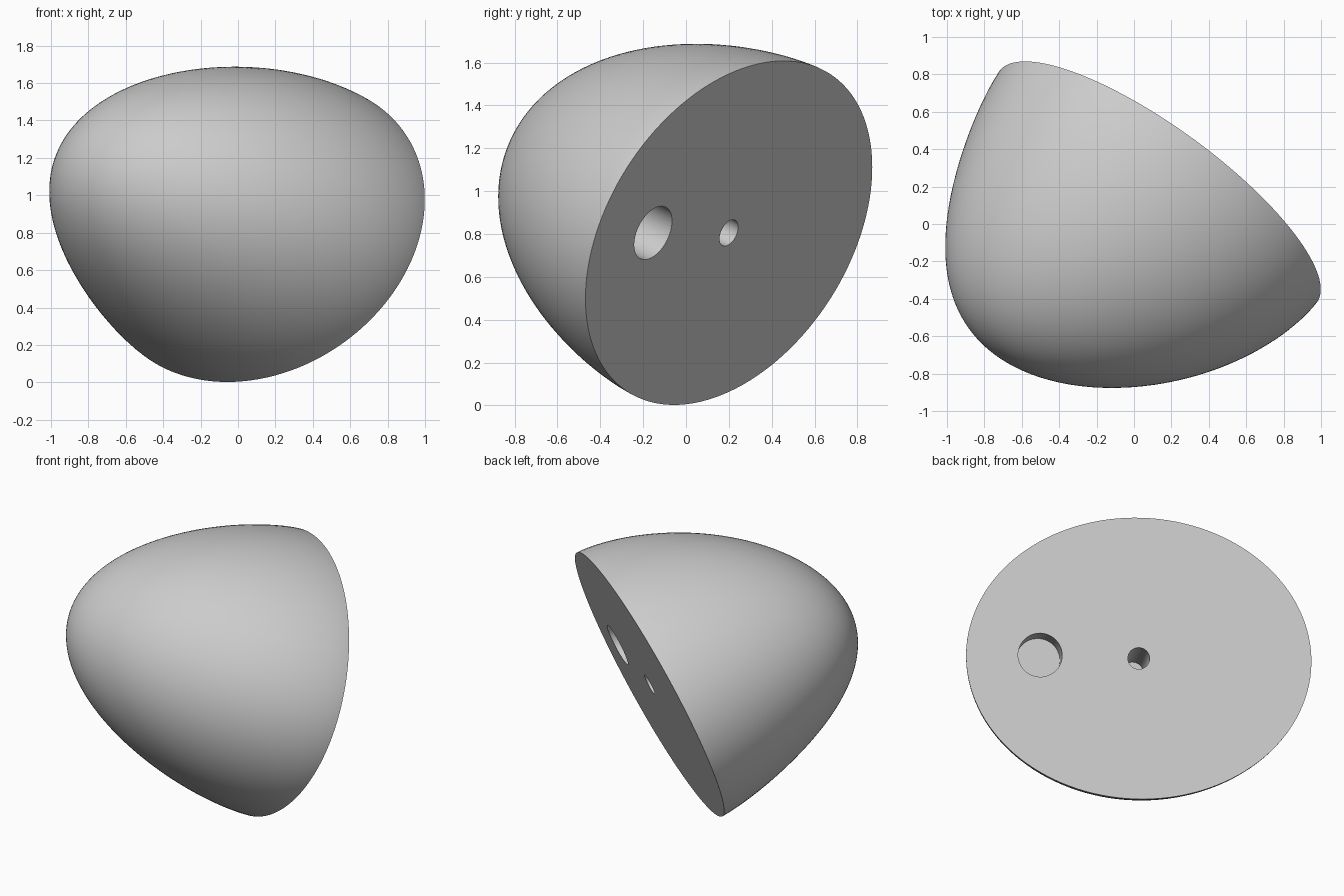
import bpy, bmesh, math
from mathutils import Matrix, Vector

if "Cube" in bpy.data.objects:
    bpy.data.objects.remove(bpy.data.objects["Cube"], do_unlink=True)

# One plain grey
GREY = (0.6, 0.6, 0.6, 1)
mat = bpy.data.materials.new("grey")
mat.use_nodes = True
mat.diffuse_color = GREY
mat.node_tree.nodes["Principled BSDF"].inputs["Base Color"].default_value = GREY

# Frame of the flat face: long axis, short axis, and the way into the dome
yaw, pitch = math.radians(53.9), math.radians(21.5)
long_axis = Vector((math.sin(yaw), -math.cos(yaw), 0))
inward = -Vector((math.cos(yaw) * math.cos(pitch),
                  math.sin(yaw) * math.cos(pitch), -math.sin(pitch)))
short_axis = inward.cross(long_axis)
frame = Matrix((long_axis, short_axis, inward)).transposed().to_4x4()
frame.translation = (0.13, 0.2, 0.805)

HALF_LONG, HALF_SHORT, DEPTH = 1.05, 0.863, 1.28
LEAN = Vector((-0.18, -0.05))      # the tip leans off the centre
POWER = 1.58                       # fullness of the dome
SEGMENTS, RINGS = 128, 48


def make_object(name, bm):
    bmesh.ops.recalc_face_normals(bm, faces=bm.faces)
    mesh = bpy.data.meshes.new(name)
    bm.to_mesh(mesh)
    bm.free()
    mesh.materials.append(mat)
    ob = bpy.data.objects.new(name, mesh)
    bpy.context.collection.objects.link(ob)
    ob.matrix_world = frame
    return ob


def make_dome():
    bm = bmesh.new()
    rings = []
    for i in range(RINGS):
        a = i / RINGS * math.pi / 2
        t = math.sin(a) ** (2 / POWER)
        size, shift = math.cos(a), LEAN * t * t
        rings.append([bm.verts.new((
            HALF_LONG * size * math.cos(s) + shift.x,
            HALF_SHORT * size * math.sin(s) + shift.y,
            DEPTH * t)) for s in (2 * math.pi * k / SEGMENTS for k in range(SEGMENTS))])
    tip = bm.verts.new((LEAN.x, LEAN.y, DEPTH))
    bm.faces.new(rings[0])
    for k in range(SEGMENTS):
        n = (k + 1) % SEGMENTS
        for low, high in zip(rings, rings[1:]):
            bm.faces.new((low[k], low[n], high[n], high[k]))
        bm.faces.new((rings[-1][k], rings[-1][n], tip))
    return make_object("dome", bm)


def drill(target, along, radius, depth):
    """Cut a round blind hole into the flat face."""
    bm = bmesh.new()
    bmesh.ops.create_cone(bm, cap_ends=True, segments=48, radius1=radius, radius2=radius,
                          depth=depth + 0.1,
                          matrix=Matrix.Translation((along, 0, (depth - 0.1) / 2)))
    cutter = make_object("hole_cutter", bm)
    cutter.hide_render = True
    mod = target.modifiers.new("hole", "BOOLEAN")
    mod.operation, mod.solver, mod.object = "DIFFERENCE", "EXACT", cutter
    bpy.context.view_layer.objects.active = target
    bpy.ops.object.modifier_apply(modifier=mod.name)
    bpy.data.objects.remove(cutter, do_unlink=True)


dome = make_dome()
bpy.context.view_layer.update()
drill(dome, 0.0, 0.066, 0.6)       # centre hole
drill(dome, 0.6, 0.134, 0.22)      # wide side hole

# Smooth dome, crisp rim
bpy.ops.object.select_all(action="DESELECT")
dome.select_set(True)
bpy.context.view_layer.objects.active = dome
bpy.ops.object.shade_smooth_by_angle(angle=math.radians(35))
